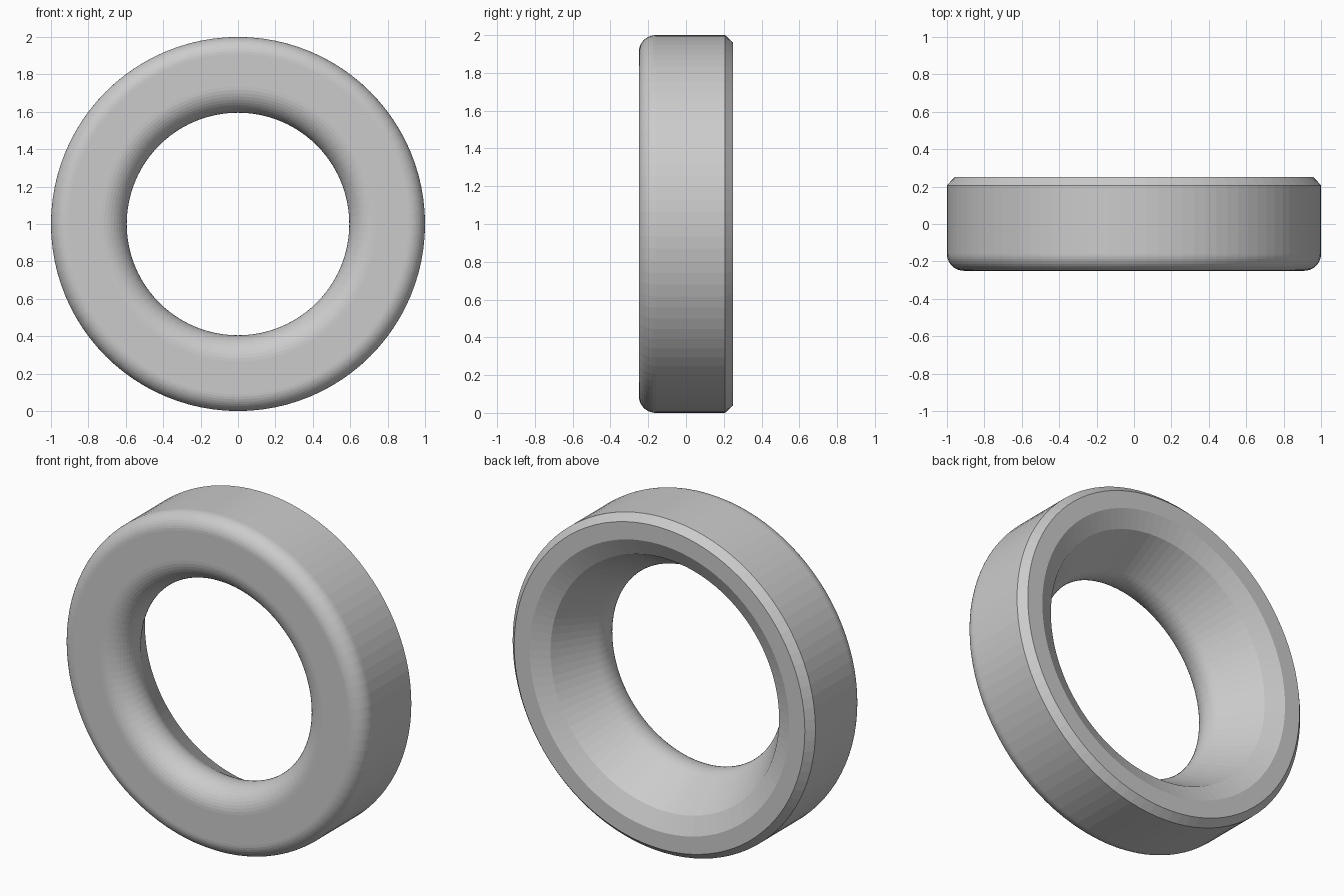
import bpy
import bmesh
from math import cos, sin, pi, radians
from mathutils import Matrix, Vector

cube = bpy.data.objects.get("Cube")
if cube:
    bpy.data.objects.remove(cube, do_unlink=True)

SEGMENTS = 96


def arc(r, y, radius, start, end, steps):
    """Points of a fillet in the (radius, depth) plane."""
    angles = [radians(start + (end - start) * i / steps) for i in range(steps + 1)]
    return [(r + radius * cos(a), y + radius * sin(a)) for a in angles]


def grey_material():
    mat = bpy.data.materials.new("plain grey")
    colour = (0.6, 0.6, 0.6, 1)
    mat.use_nodes = True
    mat.diffuse_color = colour
    mat.node_tree.nodes["Principled BSDF"].inputs["Base Color"].default_value = colour
    return mat


# Ring cross-section: back rim, outer chamfer, outer fillet, throat fillet
profile = [(0.755, 0.20), (0.857, 0.25), (0.96, 0.25), (1.0, 0.207)]
profile += arc(0.91, -0.16, 0.09, 0, -90, 10)
# The throat fillet runs past its narrowest point until it meets the cone
profile += arc(0.735, -0.11, 0.14, 270, 150, 16)

# Revolve the section about the depth axis
bm = bmesh.new()
rings = []
for i in range(SEGMENTS):
    turn = Matrix.Rotation(2 * pi * i / SEGMENTS, 3, 'Y')
    rings.append([bm.verts.new(turn @ Vector((r, y, 0)) + Vector((0, 0, 1)))
                  for r, y in profile])
for i, ring in enumerate(rings):
    following = rings[(i + 1) % SEGMENTS]
    for j in range(len(profile)):
        k = (j + 1) % len(profile)
        bm.faces.new((ring[j], ring[k], following[k], following[j]))
bmesh.ops.recalc_face_normals(bm, faces=bm.faces)

mesh = bpy.data.meshes.new("flared_ring")
bm.to_mesh(mesh)
bm.free()
mesh.materials.append(grey_material())
flared_ring = bpy.data.objects.new("flared_ring", mesh)
bpy.context.collection.objects.link(flared_ring)
